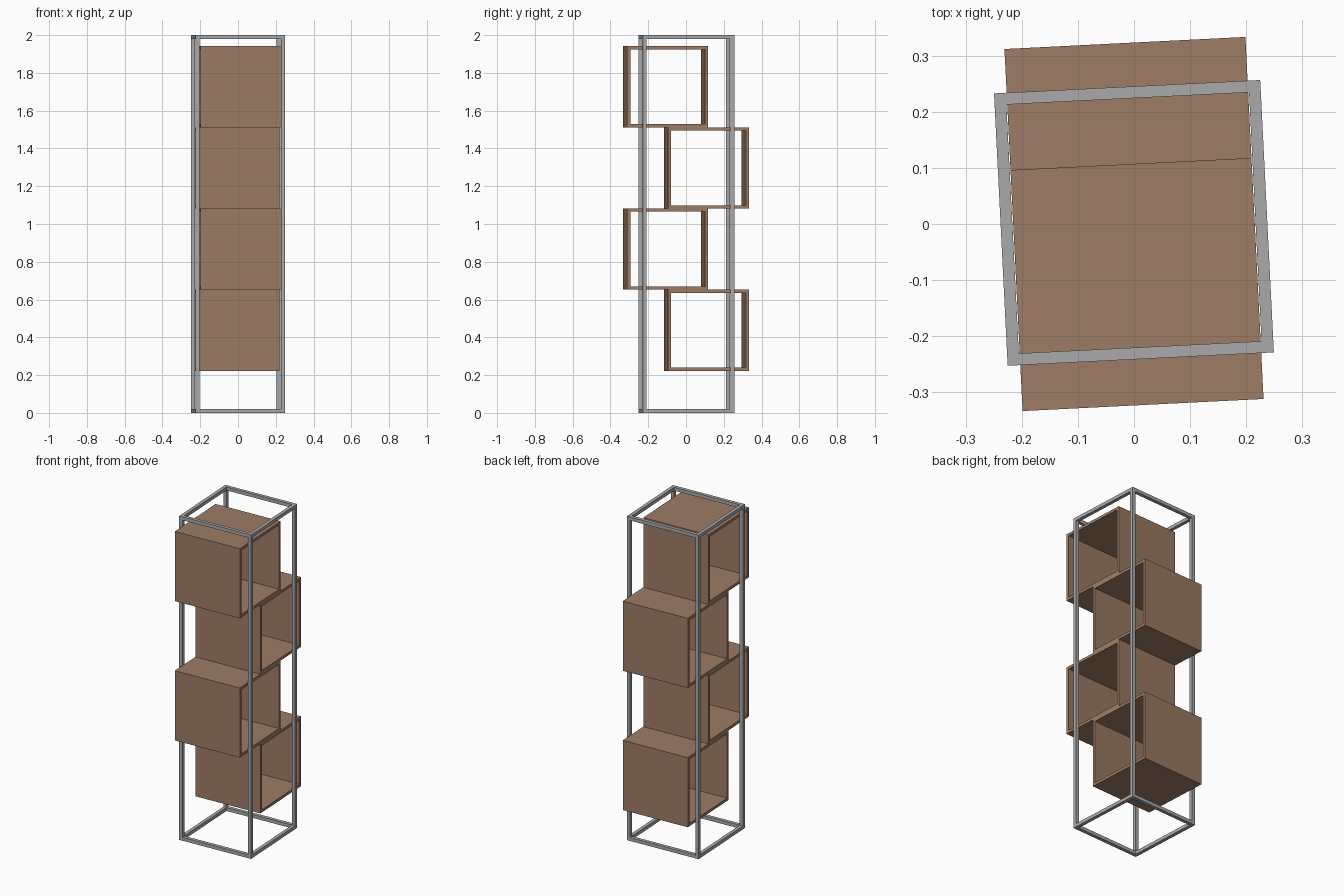
import bpy, bmesh, math
from mathutils import Matrix, Vector

cube = bpy.data.objects.get("Cube")
if cube:
    bpy.data.objects.remove(cube, do_unlink=True)


def material(name, colour):
    mat = bpy.data.materials.new(name)
    mat.use_nodes = True
    mat.diffuse_color = colour
    mat.node_tree.nodes["Principled BSDF"].inputs["Base Color"].default_value = colour
    return mat


wood = material("warm brown wood", (0.34, 0.205, 0.13, 1))
metal = material("grey metal", (0.4, 0.4, 0.41, 1))

# The whole unit stands slightly turned about the vertical axis
turn = Matrix.Rotation(math.radians(2.87), 4, "Z")


def finish(name, bm, mat, location=(0, 0, 0)):
    bmesh.ops.recalc_face_normals(bm, faces=bm.faces)
    mesh = bpy.data.meshes.new(name)
    bm.to_mesh(mesh)
    bm.free()
    mesh.materials.append(mat)
    obj = bpy.data.objects.new(name, mesh)
    obj.matrix_world = turn @ Matrix.Translation(location)
    bpy.context.collection.objects.link(obj)
    return obj


def add_bar(bm, centre, size):
    matrix = Matrix.Translation(centre) @ Matrix.Diagonal((*size, 1))
    bmesh.ops.create_cube(bm, size=1, matrix=matrix)


# Open metal frame: corner posts, with rails at the floor and at the top
width, depth, height, bar = 0.475, 0.486, 2.0, 0.021
px, py = (width - bar) / 2, (depth - bar) / 2
bm = bmesh.new()
for side in (-1, 1):
    for end in (-1, 1):
        add_bar(bm, (side * px, end * py, height / 2), (bar, bar, height))
    for z in (bar / 2, height - bar / 2):
        add_bar(bm, (side * px, 0, z), (bar, depth - 2 * bar, bar))
        add_bar(bm, (0, side * py, z), (width - 2 * bar, bar, bar))
finish("metal_frame", bm, metal, (0, 0.002, 0))


# Cube shelf: a square tube, open on its left and right
def cube_shelf(name, y, z, size=0.43, wall=0.017):
    bm = bmesh.new()
    rings = []
    for x in (-size / 2, size / 2):
        for half in (size / 2, size / 2 - wall):
            rings.append([bm.verts.new((x, a * half, b * half))
                          for a, b in ((-1, -1), (1, -1), (1, 1), (-1, 1))])
    outer_r, inner_r, outer_l, inner_l = rings
    for first, second in ((outer_r, outer_l), (outer_l, inner_l),
                          (inner_l, inner_r), (inner_r, outer_r)):
        for i in range(4):
            j = (i + 1) % 4
            bm.faces.new((first[i], first[j], second[j], second[i]))
    finish(name, bm, wood, (0, y, z))


# Four shelves stacked alternately towards the back and the front
for i, name in enumerate(("bottom", "lower_middle", "upper_middle", "top")):
    cube_shelf(name + "_cube_shelf", 0.108 * (1 if i % 2 == 0 else -1),
               0.437 + 0.43 * i)
